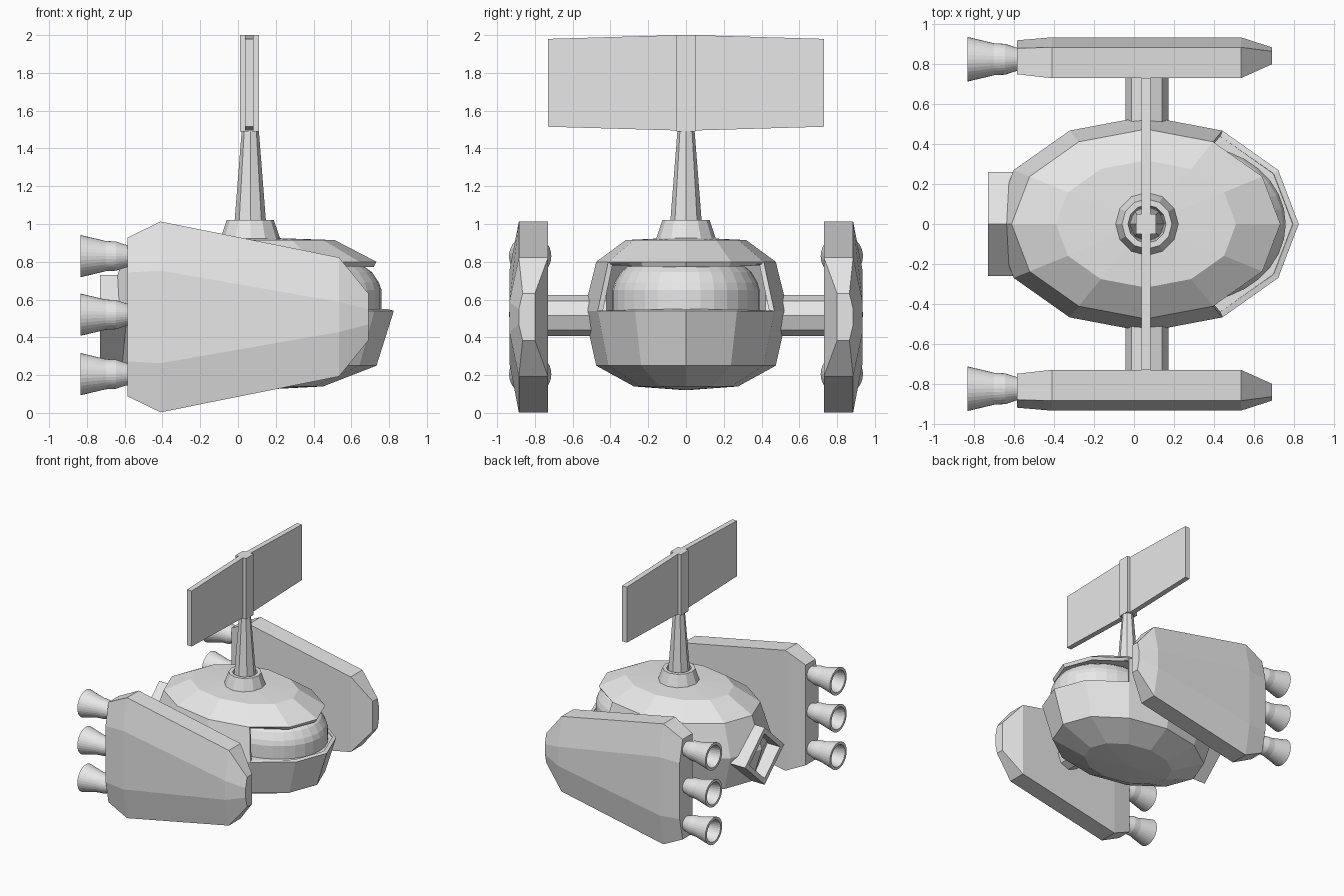
import bpy, bmesh
from math import cos, sin, pi

if "Cube" in bpy.data.objects:
    bpy.data.objects.remove(bpy.data.objects["Cube"])

grey = bpy.data.materials.new("light_grey")
grey.use_nodes = True
grey.diffuse_color = (0.8, 0.8, 0.8, 1)
grey.node_tree.nodes["Principled BSDF"].inputs["Base Color"].default_value = (0.8, 0.8, 0.8, 1)

CX = 0.06   # axis of hull and mast
MID = 0.515  # height of wings and pylons


def loft(name, loops, caps=True, closed=False, drop=None):
    """Skin matching loops; cap the ends, or join the last loop to the first."""
    bm = bmesh.new()
    rings = [[bm.verts.new(p) for p in loop] for loop in loops]
    pairs = list(zip(rings, rings[1:]))
    if closed:
        pairs.append((rings[-1], rings[0]))
    for a, b in pairs:
        n = len(a)
        for i in range(n):
            j = (i + 1) % n
            bm.faces.new((a[i], a[j], b[j], b[i]))
    if caps and not closed:
        bm.faces.new(rings[0][::-1])
        bm.faces.new(rings[-1])
    bmesh.ops.recalc_face_normals(bm, faces=bm.faces[:])
    if drop:
        gone = [f for f in bm.faces if drop(f.calc_center_median())]
        bmesh.ops.delete(bm, geom=gone, context="FACES")
    mesh = bpy.data.meshes.new(name)
    bm.to_mesh(mesh)
    bm.free()
    mesh.materials.append(grey)
    ob = bpy.data.objects.new(name, mesh)
    bpy.context.collection.objects.link(ob)
    return ob


def ellipse(n, rx, ry, z, cx=CX):
    return [(cx + rx * cos(2 * pi * i / n), ry * sin(2 * pi * i / n), z) for i in range(n)]


def across(n, x, ry, rz, cy, cz):
    """Loop around an axis running along x."""
    return [(x, cy + ry * cos(2 * pi * i / n), cz + rz * sin(2 * pi * i / n)) for i in range(n)]


def box(name, x, y0, y1, zs0, zs1):
    """Slab from y0 to y1 whose height range may differ at each end."""
    loops = [[(CX - x, y, z[0]), (CX + x, y, z[0]), (CX + x, y, z[1]), (CX - x, y, z[1])]
             for y, z in ((y0, zs0), (y1, zs1))]
    return loft(name, loops)


# Faceted hull with a wide window opening at the nose
RX, RY = 0.765, 0.54
profile = [(0.01, 0.12), (0.51, 0.14), (0.88, 0.25), (1, 0.54),
           (0.88, 0.80), (0.59, 0.915), (0.01, 0.93)]
hull = loft("hull", [ellipse(12, RX * s, RY * s, z) for s, z in profile],
            drop=lambda c: 0.6 < c.z < 0.75 and c.x > CX + 0.3)
shell = hull.modifiers.new("shell", "SOLIDIFY")
shell.thickness = 0.03
shell.offset = -1

# Window floor, ceiling and rounded visor
for name, s, z in (("window_floor", 0.97, 0.53), ("window_ceiling", 0.86, 0.785)):
    loft(name, [ellipse(12, RX * s, RY * s, z + d) for d in (0, 0.012)])
loft("visor", [ellipse(32, 0.46 * s, 0.39 * s, z, 0.3)
               for s, z in ((1, 0.54), (1, 0.65), (0.97, 0.69), (0.89, 0.745), (0.8, 0.775))])

# Mast with collar
loft("mast_collar", [ellipse(12, r, r, z, 0.065)
                     for r, z in ((0.162, 0.91), (0.125, 1.02), (0.095, 1.02), (0.085, 0.96))])
loft("mast", [ellipse(8, r, r, z, 0.065) for r, z in ((0.088, 0.95), (0.045, 1.5))])

# Antenna post and its two tapering panels
box("antenna_post", 0.05, -0.05, 0.05, (1.49, 2.0), (1.49, 2.0))

# Rear exhaust: hollow diamond duct
loft("rear_duct", [across(4, x, 0.26 * s, 0.24 * s, 0, 0.49)
                   for x, s in ((-0.45, 1), (-0.73, 1), (-0.73, 0.78), (-0.6, 0.78))])

for side, word in ((1, "left"), (-1, "right")):
    box(word + "_antenna_panel", 0.022, side * 0.04, side * 0.73, (1.495, 2.0), (1.515, 1.98))

    # Eight-sided pylon
    loft(word + "_pylon", [[(0.065 + 0.108 * cos(i * pi / 4), side * y, MID + 0.108 * sin(i * pi / 4))
                            for i in range(8)] for y in (0.42, 0.76)])

    # Wing pod: flat inside, bulged outside
    sections = []
    for x, rim, flat, y_in, y_rim, y_out in (
            (-0.585, 0.42, 0.235, 0.75, 0.88, 0.92),
            (-0.41, 0.505, 0.245, 0.73, 0.885, 0.935),
            (0.535, 0.315, 0.08, 0.73, 0.885, 0.935),
            (0.69, 0.125, 0.04, 0.80, 0.865, 0.885)):
        half = [(y_in, rim), (y_rim, rim), (y_out, flat)]
        pts = half + [(y, -z) for y, z in reversed(half)]
        sections.append([(x, side * y, 0.508 + z) for y, z in pts])
    loft(word + "_wing", sections)

    # Three flared nozzles per wing
    for k, z in enumerate((0.205, 0.52, 0.83)):
        prof = ((-0.57, 0.055), (-0.60, 0.062), (-0.645, 0.077), (-0.70, 0.08),
                (-0.835, 0.112), (-0.835, 0.09), (-0.70, 0.06))
        loft(f"{word}_nozzle_{k + 1}", [across(32, x, r, r, side * 0.825, z) for x, r in prof])
